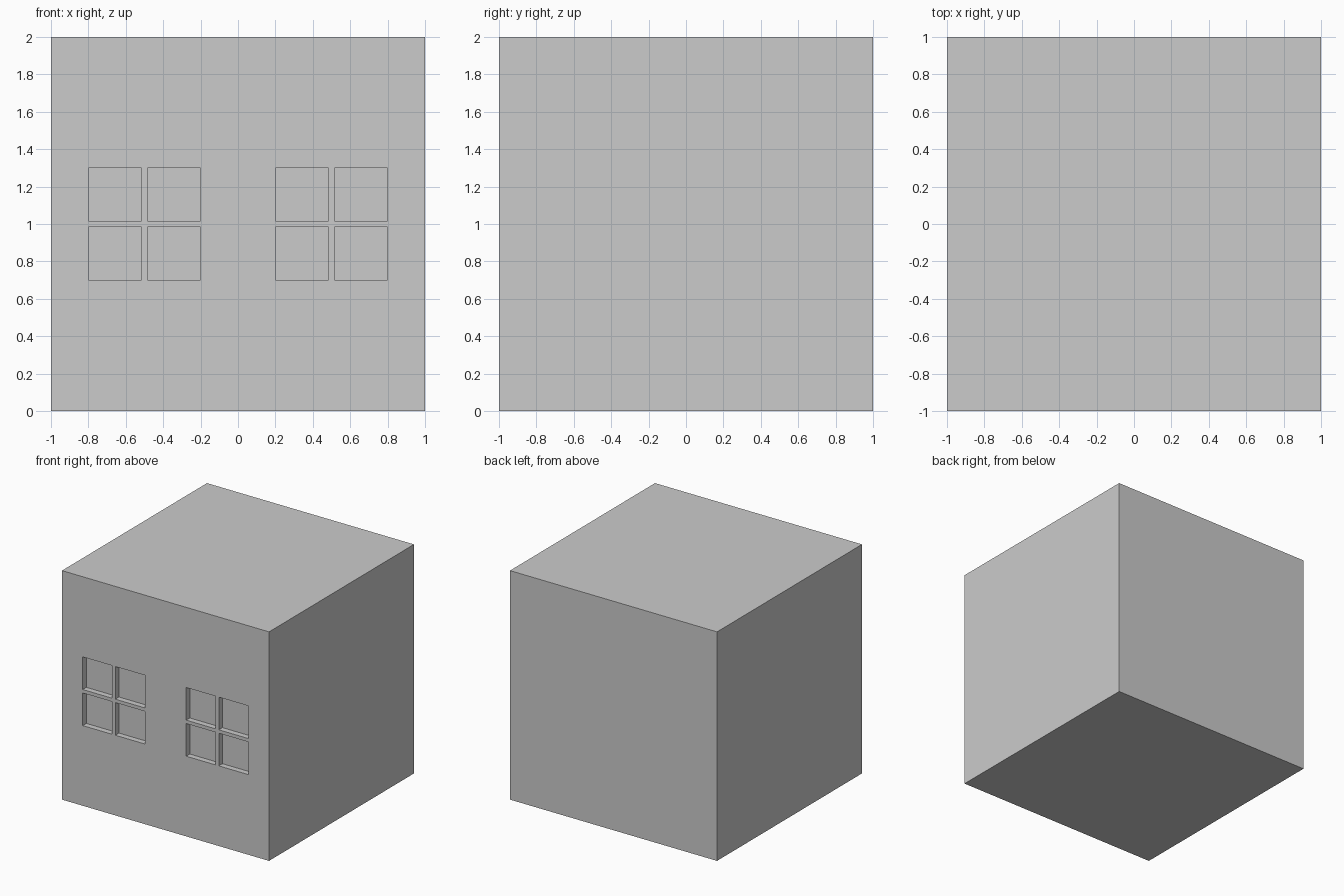
import bpy, bmesh
from mathutils import Matrix, Vector

if "Cube" in bpy.data.objects:
    bpy.data.objects.remove(bpy.data.objects["Cube"])


def add_box(bm, lo, hi):
    lo, hi = Vector(lo), Vector(hi)
    m = Matrix.Translation((lo + hi) / 2) @ Matrix.Diagonal((*(hi - lo), 1))
    bmesh.ops.create_cube(bm, size=1, matrix=m)


def make_object(name, bm):
    mesh = bpy.data.meshes.new(name)
    bm.to_mesh(mesh)
    bm.free()
    ob = bpy.data.objects.new(name, mesh)
    bpy.context.collection.objects.link(ob)
    return ob


DEPTH = 0.05          # window recess
PANE = 0.285          # pane side
OFFSET = 0.1575       # pane centre from window centre (leaves 0.03 bars)

# House block
bm = bmesh.new()
add_box(bm, (-1, -1, 0), (1, 1, 2))
body = make_object("house_block", bm)

# Cutter: two windows of four panes each
bm = bmesh.new()
for window_x in (-0.5, 0.5):
    for sx in (-1, 1):
        for sz in (-1, 1):
            x, z = window_x + sx * OFFSET, 1 + sz * OFFSET
            add_box(bm, (x - PANE / 2, -1.1, z - PANE / 2),
                    (x + PANE / 2, -1 + DEPTH, z + PANE / 2))
cutter = make_object("window_pane_cutter", bm)

# Carve the recessed panes, leaving flush crossbars
mod = body.modifiers.new("window_recesses", 'BOOLEAN')
mod.operation = 'DIFFERENCE'
mod.solver = 'EXACT'
mod.object = cutter
cutter.hide_render = True
cutter.display_type = 'WIRE'
